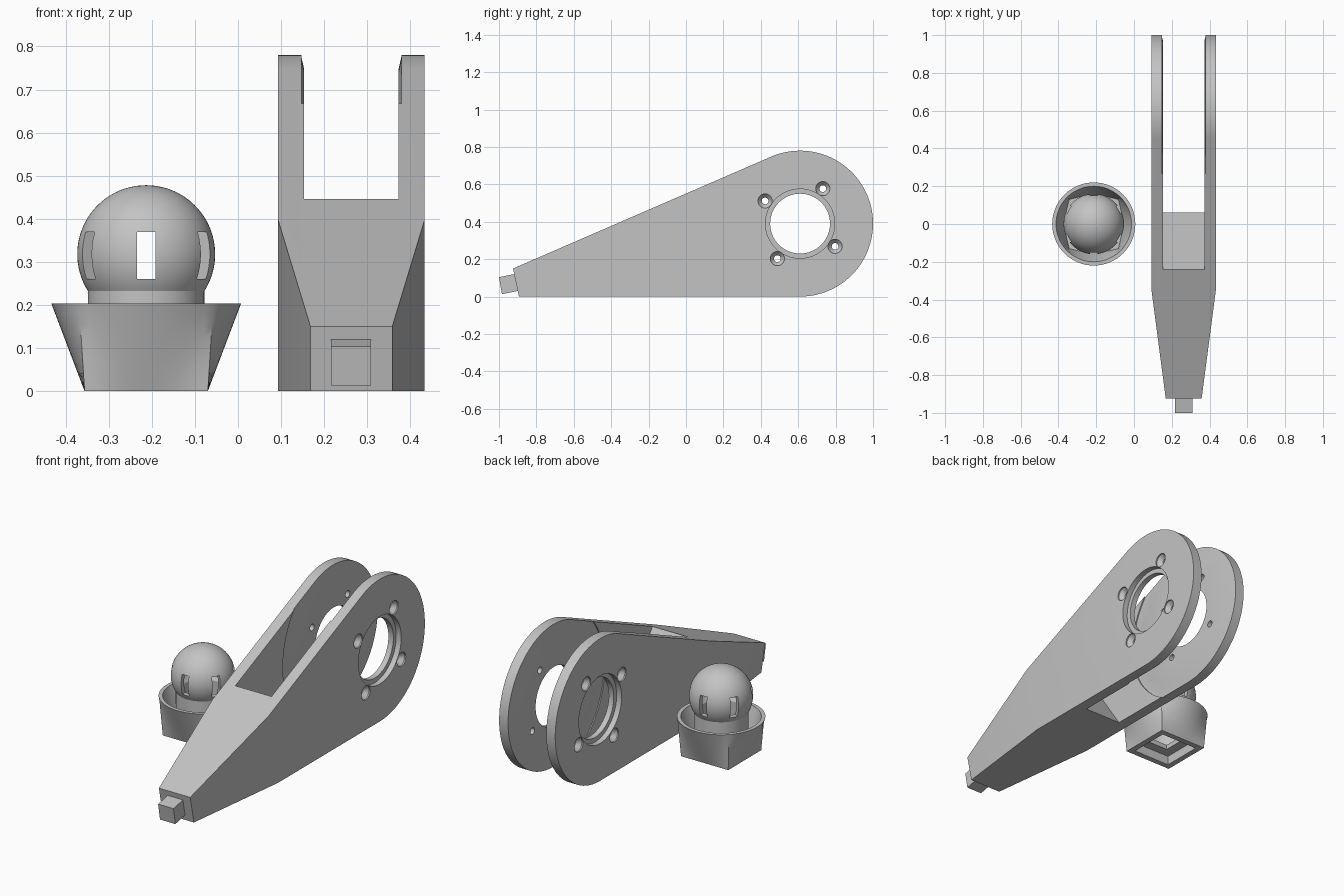
import bpy, bmesh, math
from mathutils import Vector, Matrix

if "Cube" in bpy.data.objects:
    bpy.data.objects.remove(bpy.data.objects["Cube"])

grey = bpy.data.materials.new("light_grey")
grey.diffuse_color = (0.55, 0.55, 0.55, 1)
grey.use_nodes = True
grey.node_tree.nodes["Principled BSDF"].inputs["Base Color"].default_value = grey.diffuse_color

ARM_X, HALF, SLOT = 0.263, 0.17, 0.11      # arm centre, half width, half slot
CY, CZ, R = 0.61, 0.39, 0.39               # eye of the arm
TILT = 0.21                                # lean of the arm's small end


def finish(name, bm):
    bmesh.ops.recalc_face_normals(bm, faces=bm.faces)
    me = bpy.data.meshes.new(name)
    bm.to_mesh(me)
    bm.free()
    me.materials.append(grey)
    ob = bpy.data.objects.new(name, me)
    bpy.context.collection.objects.link(ob)
    return ob


def prism(name, pts, vec):
    bm = bmesh.new()
    face = bm.faces.new([bm.verts.new(p) for p in pts])
    ext = bmesh.ops.extrude_face_region(bm, geom=[face], use_keep_orig=True)
    bmesh.ops.translate(bm, vec=vec, verts=[v for v in ext["geom"] if isinstance(v, bmesh.types.BMVert)])
    return finish(name, bm)


def rings_to_mesh(name, rings, closed=False):
    """Bridge equal rings of points; close them in a loop or cap both ends."""
    bm = bmesh.new()
    rs = [[bm.verts.new(p) for p in ring] for ring in rings]
    n = len(rs[0])
    pairs = list(zip(rs, rs[1:])) + ([(rs[-1], rs[0])] if closed else [])
    for a, b in pairs:
        for i in range(n):
            j = (i + 1) % n
            bm.faces.new((a[i], a[j], b[j], b[i]))
    if not closed:
        bm.faces.new(rs[0])
        bm.faces.new(rs[-1])
    return finish(name, bm)


def lathe_x(name, prof, y, z, n=64):
    return rings_to_mesh(name, [[(ARM_X + x, y + r * math.cos(2 * math.pi * i / n),
                                  z + r * math.sin(2 * math.pi * i / n)) for i in range(n)]
                                for x, r in prof])


def cut(ob, cutter):
    mod = ob.modifiers.new("cut", 'BOOLEAN')
    mod.operation, mod.solver, mod.object = 'DIFFERENCE', 'EXACT', cutter
    bpy.context.view_layer.objects.active = ob
    bpy.ops.object.modifier_apply(modifier=mod.name)
    bpy.data.objects.remove(cutter)


def smooth(ob, deg=30):
    bpy.ops.object.select_all(action='DESELECT')
    ob.select_set(True)
    bpy.context.view_layer.objects.active = ob
    bpy.ops.object.shade_smooth_by_angle(angle=math.radians(deg))


# Arm: teardrop side outline, extruded across its width
tip = Vector((-0.925, 0.15))
d = Vector((CY, CZ)) - tip
top_angle = math.atan2(d.y, d.x) + math.asin(R / d.length) + math.pi / 2
outline = [(-0.893, 0)]
for i in range(65):
    a = -math.pi / 2 + (top_angle + math.pi / 2) * i / 64
    outline.append((CY + R * math.cos(a), CZ + R * math.sin(a)))
outline.append(tuple(tip))
arm = prism("forked_arm", [(ARM_X - HALF, y, z) for y, z in outline], (2 * HALF, 0, 0))

# Taper both sides toward the small end
for s in (-1, 1):
    k = (HALF - 0.095) / (0.893 - 0.27)
    plan = [(HALF + 0.1 * k, -0.17), (HALF - 0.93 * k, -1.2), (0.4, -1.2), (0.4, -0.17)]
    cut(arm, prism("taper", [(ARM_X + s * x, y + TILT * 0.1, -0.1) for x, y in plan],
                   (0, -TILT * 1.1, 1.1)))

# Fork slot with a sloping floor
slot = [(-0.54, 0.886), (0.13, -0.103), (1.2, -0.103), (1.2, 0.886)]
cut(arm, prism("slot", [(ARM_X - SLOT, y, z) for y, z in slot], (2 * SLOT, 0, 0)))

# Shallow clearance around a chamfered boss on the inner walls
half = [(-0.109, 0.355), (-0.116, 0.386), (-0.116, 0.44)]
cut(arm, lathe_x("clearance", half + [(-x, r) for x, r in reversed(half)], CY, CZ, 96))

# Stepped bearing bore
half = [(-0.2, 0.185), (-0.14, 0.185), (-0.14, 0.16)]
cut(arm, lathe_x("bore", half + [(-x, r) for x, r in reversed(half)], CY, CZ))

# Countersunk screw holes
half = [(-0.2, 0.038), (-0.163, 0.038), (-0.14, 0.018)]
for i in range(4):
    a = math.radians(57 + 90 * i)
    cut(arm, lathe_x("screw_hole", half + [(-x, r) for x, r in reversed(half)],
                     CY + 0.223 * math.cos(a), CZ + 0.223 * math.sin(a), 24))
smooth(arm)

# Square peg on the small end
peg = [(-0.88, 0.034), (-0.984, 0.013), (-1.0, 0.104), (-0.9, 0.124)]
prism("end_peg", [(0.216, y, z) for y, z in peg], (0.093, 0, 0))

# Ball: hollow sphere on a hollow round neck
BX, BZ, BR = -0.213, 0.318, 0.16
N = 64


def shell(r, neck, low):
    """Profile from the neck foot up over the sphere to its pole."""
    a0 = -math.acos(neck / r)
    arc = [a0 + (math.pi / 2 - 0.01 - a0) * i / 28 for i in range(29)]
    return [(neck, low)] + [(r * math.cos(a), BZ + r * math.sin(a)) for a in arc]


def round_ring(r, z):
    return [(BX + r * math.cos(2 * math.pi * i / N), r * math.sin(2 * math.pi * i / N), z) for i in range(N)]


ball = rings_to_mesh("ball", [round_ring(r, z) for r, z in shell(BR, 0.135, 0.06)])
cut(ball, rings_to_mesh("hollow", [round_ring(r, z) for r, z in shell(BR - 0.025, 0.11, 0.03)]))

# Six windows: three slots straight through the ball
for i in range(3):
    bm = bmesh.new()
    m = Matrix.Translation((BX, 0, 0.315)) @ Matrix.Rotation(math.radians(60 * i), 4, 'Z')
    bmesh.ops.create_cube(bm, size=1, matrix=m @ Matrix.Diagonal((0.042, 0.5, 0.11, 1)))
    cut(ball, finish("window", bm))
smooth(ball)


# Cup: square foot blending into a round rim, hollow, with a square drain
def blend_ring(h, r, t, z):
    ring = []
    for i in range(N):
        c, s = math.cos(2 * math.pi * i / N), math.sin(2 * math.pi * i / N)
        q = (1 - t) * h / max(abs(c), abs(s)) + t * r
        ring.append((BX + q * c, q * s, z))
    return ring


rings = [blend_ring(0.143, 0.22, i / 8, 0.203 * i / 8) for i in range(9)]
rings += [blend_ring(0.123, 0.2, i / 8, 0.203 * i / 8) for i in range(8, 2, -1)]
rings += [blend_ring(0.06, 0, 0, z) for z in (0.076, 0.05)]
rings += [blend_ring(0.112, 0, 0, z) for z in (0.05, 0)]
cup = rings_to_mesh("cup", rings, closed=True)
smooth(cup)
